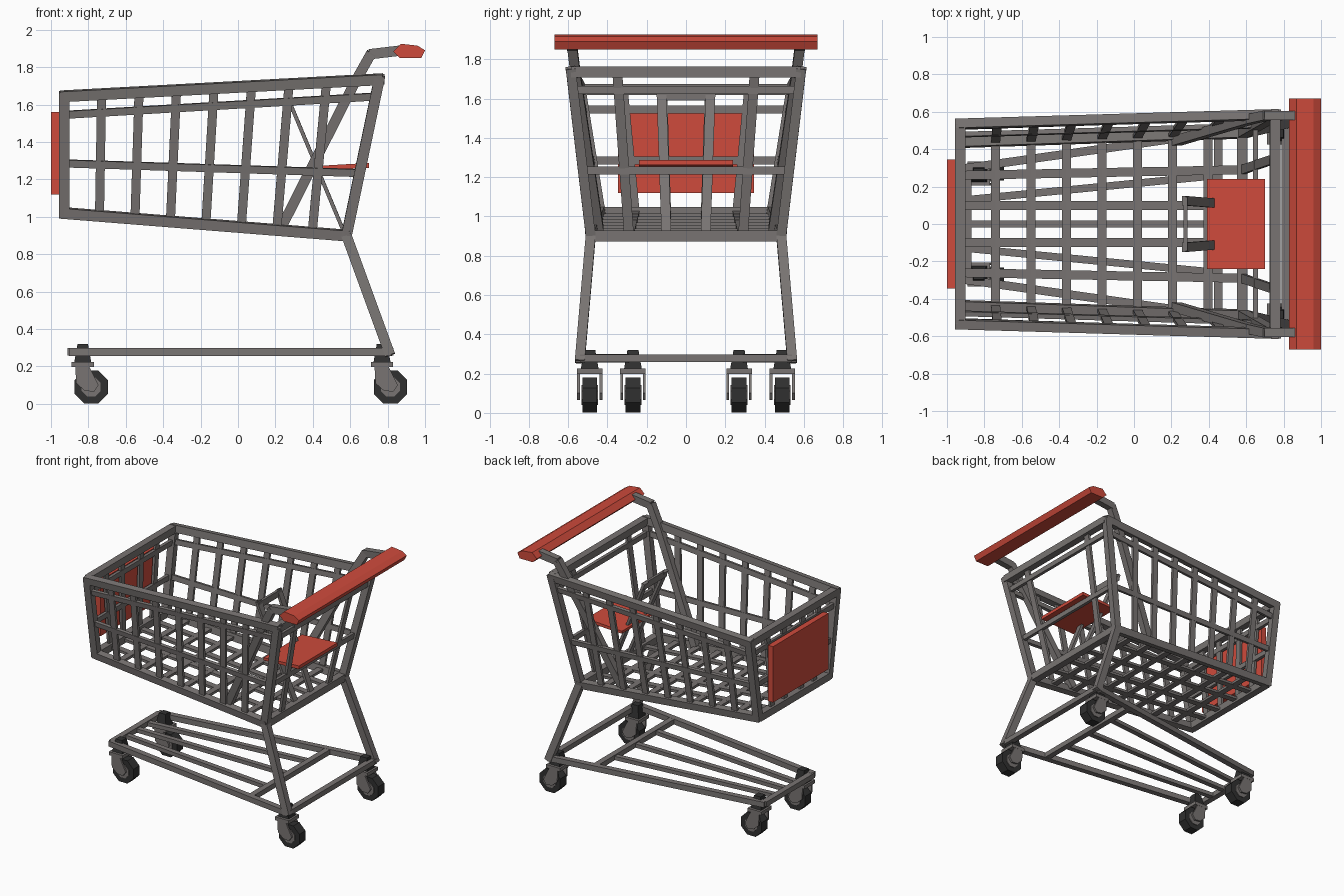
import bpy, math
from mathutils import Vector as V

cube = bpy.data.objects.get("Cube")
if cube:
    bpy.data.objects.remove(cube)


def material(name, rgb):
    m = bpy.data.materials.new(name)
    m.use_nodes = True
    m.diffuse_color = (*rgb, 1)
    m.node_tree.nodes["Principled BSDF"].inputs["Base Color"].default_value = (*rgb, 1)
    return m


steel = material("warm grey steel", (0.19, 0.175, 0.17))
red = material("red plastic", (0.62, 0.07, 0.045))
rubber = material("dark rubber", (0.03, 0.03, 0.03))


class Part:
    """Collects simple solids into one named object."""

    def __init__(self, name, mat):
        self.name, self.mat, self.verts, self.faces = name, mat, [], []

    def loft(self, ring_a, ring_b):
        n, k = len(ring_a), len(self.verts)
        self.verts += [V(p) for p in ring_a] + [V(p) for p in ring_b]
        self.faces += [[k + i for i in range(n)], [k + n + i for i in reversed(range(n))]]
        for i in range(n):
            j = (i + 1) % n
            self.faces.append([k + i, k + n + i, k + n + j, k + j])

    def bar(self, a, b, normal, wide, thick, extend=0.0):
        a, b = V(a), V(b)
        d = (b - a).normalized()
        side = d.cross(V(normal)).normalized() * wide / 2
        up = side.cross(d).normalized() * thick / 2
        a, b = a - d * extend, b + d * extend
        self.loft(*[[p + side + up, p - side + up, p - side - up, p + side - up] for p in (a, b)])

    def prism(self, profile, y0, y1):
        self.loft([(x, y0, z) for x, z in profile], [(x, y1, z) for x, z in profile])

    def box(self, x0, x1, y0, y1, z0, z1):
        self.prism([(x0, z0), (x1, z0), (x1, z1), (x0, z1)], y0, y1)

    def build(self):
        me = bpy.data.meshes.new(self.name)
        me.from_pydata(self.verts, [], self.faces)
        me.materials.append(self.mat)
        bpy.context.collection.objects.link(bpy.data.objects.new(self.name, me))
        import bmesh
        bm = bmesh.new()
        bm.from_mesh(me)
        bmesh.ops.recalc_face_normals(bm, faces=bm.faces)
        bm.to_mesh(me)
        bm.free()


# Basket corner centres on the +y side
FB, FT = V((-0.93, 0.435, 1.02)), V((-0.93, 0.535, 1.645))
RB, RT = V((0.58, 0.485, 0.9)), V((0.755, 0.585, 1.735))
X, Z = V((1, 0, 0)), V((0, 0, 1))


def flip(p, s):
    return V((p[0], p[1] * s, p[2]))


def edge(a, b, t, s=1):
    return flip(a.lerp(b, t), s)


# Basket frame: rims, corner posts and rear legs
frame = Part("basket_frame", steel)
legs = Part("rear_legs", steel)
for s in (-1, 1):
    out = V((0, s, -0.16))
    for a, b in ((FB, RB), (FT, RT), (FB, FT), (RB, RT)):
        frame.bar(flip(a, s), flip(b, s), out, 0.056, 0.05, 0.02)
    legs.bar(flip(RB, s), (0.81, s * 0.54, 0.27), (0, s, 0), 0.055, 0.05, 0.01)
for p in (FB, FT, RB, RT):
    frame.bar(flip(p, -1), p, X, 0.056, 0.056)
frame.build()
legs.build()

# Side walls: upright slats and two rails
sides = Part("basket_side_slats", steel)
for s in (-1, 1):
    out = V((0, s, -0.16))
    for i in range(1, 8):
        sides.bar(edge(FB, RB, i * 0.1255, s), edge(FT, RT, i * 0.119, s), out, 0.048, 0.02)
    for f, r in ((0.84, 0.89), (0.425, 0.4)):
        sides.bar(edge(FB, FT, f, s), edge(RB, RT, r, s), out, 0.04, 0.025)
sides.build()

# Floor: cross slats and long slats
floor = Part("basket_floor_slats", steel)
for i in range(1, 8):
    p = edge(FB, RB, i * 0.1255)
    floor.bar(flip(p, -1), p, Z, 0.048, 0.02)
for s in (-1, 1):
    for y0, y1 in ((0.1, 0.1), (0.26, 0.29)):
        floor.bar((FB.x, s * y0, FB.z), (RB.x, s * y1, RB.z), Z, 0.048, 0.02)
floor.build()

# End walls
ends = Part("basket_end_slats", steel)
for a, b, ts in ((FB, FT, (0.425, 0.84)), (RB, RT, (0.4, 0.89))):
    for t in ts:
        p = edge(a, b, t)
        ends.bar(flip(p, -1), p, X, 0.04, 0.025)
for s in (-1, 1):
    ends.bar((RB.x, s * 0.29, RB.z), (RT.x, s * 0.35, RT.z), X, 0.05, 0.02)
    for y0, y1 in ((0.1, 0.12), (0.26, 0.32)):
        ends.bar((FB.x, s * y0, FB.z), (FT.x, s * y1, FT.z), X, 0.048, 0.02)
ends.build()

# Diagonal braces rising to the handle
braces = Part("handle_braces", steel)
path = [(0.23, 0.445, 0.94), (0.62, 0.56, 1.71), (0.71, 0.58, 1.87), (0.88, 0.58, 1.89)]
for s in (-1, 1):
    for a, b in zip(path, path[1:]):
        braces.bar(flip(a, s), flip(b, s), (0, s, 0), 0.055, 0.05, 0.008)
braces.build()

# Handle, sign plate and seat
handle = Part("handle", red)
handle.prism([(0.83, 1.885), (0.87, 1.925), (0.96, 1.915), (1.0, 1.89), (0.98, 1.85), (0.865, 1.85)],
             -0.67, 0.67)
handle.build()
plate = Part("front_plate", red)
plate.box(-1.0, -0.955, -0.345, 0.345, 1.12, 1.56)
plate.build()
seat = Part("child_seat", red)
seat.prism([(0.39, 1.25), (0.7, 1.262), (0.7, 1.288), (0.39, 1.27)], -0.24, 0.24)
seat.build()

# Seat back hoop
hoop = Part("seat_back_hoop", steel)
for s in (-1, 1):
    hoop.bar((0.57, s * 0.1, 0.91), (0.265, s * 0.125, 1.64), X, 0.05, 0.02)
hoop.bar((0.275, -0.145, 1.615), (0.275, 0.145, 1.615), X, 0.05, 0.02)
hoop.build()

# Lower frame
base = Part("lower_frame", steel)
for s in (-1, 1):
    base.bar((-0.89, s * 0.3, 0.278), (0.81, s * 0.54, 0.278), Z, 0.045, 0.042, 0.01)
    base.bar((-0.89, s * 0.13, 0.275), (0.45, s * 0.26, 0.275), Z, 0.04, 0.03)
base.bar((-0.89, 0, 0.275), (0.45, 0, 0.275), Z, 0.04, 0.03)
for x, y in ((-0.89, 0.3), (0.45, 0.48), (0.81, 0.54)):
    base.bar((x, -y, 0.278), (x, y, 0.278), Z, 0.045, 0.04)
base.build()


def octagon(cx, cz, r):
    angles = [math.pi * (i + 0.5) / 4 for i in range(8)]
    return [(cx + r * math.cos(a), cz + r * math.sin(a)) for a in angles]


# Casters: cap, swivel plate, fork and eight-sided wheel
for label, x, y in (("front", -0.83, 0.27), ("rear", 0.77, 0.49)):
    for s, hand in ((-1, "right"), (1, "left")):
        c, ax = s * y, x + 0.045
        fork = Part(f"{label}_{hand}_fork", steel)
        fork.box(x - 0.06, x + 0.06, c - 0.065, c + 0.065, 0.198, 0.225)
        for k in (-1, 1):
            fork.prism([(x - 0.04, 0.2), (x - 0.035, 0.11), (ax - 0.035, 0.07), (ax + 0.015, 0.065),
                        (ax + 0.04, 0.1), (x + 0.035, 0.2)], c + k * 0.05, c + k * 0.064)
        fork.prism(octagon(ax, 0.09, 0.055), c - 0.043, c + 0.043)
        fork.build()
        wheel = Part(f"{label}_{hand}_wheel", rubber)
        wheel.prism(octagon(ax, 0.09, 0.0965), c - 0.038, c + 0.038)
        wheel.build()
        cap = Part(f"{label}_{hand}_swivel_cap", rubber)
        cap.loft(*[[(x + i * r, c + j * r, z) for i, j in ((-1, -1), (1, -1), (1, 1), (-1, 1))]
                   for r, z in ((0.045, 0.225), (0.028, 0.32))])
        cap.build()
